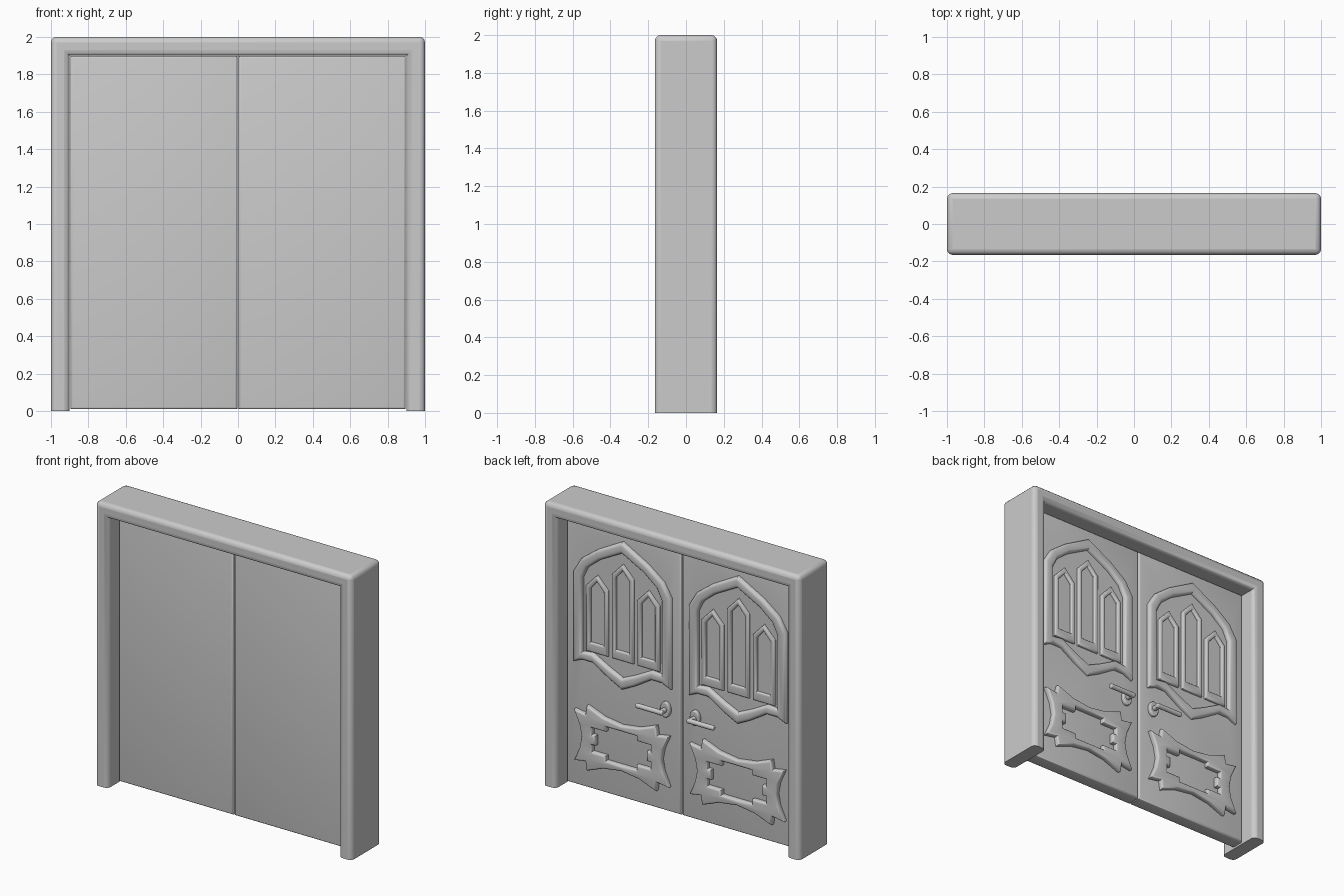
import bpy, bmesh
from math import pi

if "Cube" in bpy.data.objects:
    bpy.data.objects.remove(bpy.data.objects["Cube"])


def finish(ob, angle=0.6):
    bpy.ops.object.select_all(action='DESELECT')
    ob.select_set(True)
    bpy.context.view_layer.objects.active = ob
    bpy.ops.object.shade_smooth_by_angle(angle=angle)


def plate(name, loops, y0, y1, bevel=0.0, at=(0, 0)):
    """Flat x-z outlines (later loops are holes) extruded from y0 to y1."""
    cu = bpy.data.curves.new(name, 'CURVE')
    cu.dimensions, cu.fill_mode = '2D', 'BOTH'
    cu.extrude = (y1 - y0) / 2 - bevel
    cu.bevel_depth, cu.offset, cu.bevel_resolution = bevel, -bevel, 2
    for pts in loops:
        sp = cu.splines.new('POLY')
        sp.points.add(len(pts) - 1)
        for p, (x, z) in zip(sp.points, pts):
            p.co = (x + at[0], z + at[1], 0, 1)
        sp.use_cyclic_u = True
    tmp = bpy.data.objects.new(name + "_curve", cu)
    bpy.context.collection.objects.link(tmp)
    bpy.context.view_layer.update()
    me = bpy.data.meshes.new_from_object(
        tmp.evaluated_get(bpy.context.evaluated_depsgraph_get()))
    bpy.data.objects.remove(tmp)
    bm = bmesh.new()
    bm.from_mesh(me)
    bmesh.ops.remove_doubles(bm, verts=bm.verts, dist=1e-5)
    for v in bm.verts:
        x, z, d = v.co
        v.co = (x, (y0 + y1) / 2 + d, z)
    bmesh.ops.recalc_face_normals(bm, faces=bm.faces)
    bm.to_mesh(me)
    bm.free()
    ob = bpy.data.objects.new(name, me)
    bpy.context.collection.objects.link(ob)
    finish(ob)
    return ob


def mirrored(half):
    """Close a right half outline running from x=0 to x=0."""
    return half + [(-x, z) for x, z in reversed(half) if x > 1e-6]


def mirrored4(quarter):
    """Close a quarter outline running from the z axis to the x axis."""
    return mirrored(quarter + [(x, -z) for x, z in reversed(quarter) if z > 1e-6])


def rod(name, loc, radius, depth, rot, bevel, scale=(1, 1, 1)):
    bpy.ops.mesh.primitive_cylinder_add(vertices=20, radius=radius, depth=depth,
                                        location=loc, rotation=rot)
    ob = bpy.context.object
    ob.name, ob.scale = name, scale
    m = ob.modifiers.new("Bevel", 'BEVEL')
    m.width, m.segments = bevel, 3
    finish(ob)
    return ob


# Door surround: a U profile with rounded long edges and flat feet
frame = plate("door_frame", [[(-1, 0), (-1, 2), (1, 2), (1, 0), (.9, 0), (.9, 1.9),
                              (-.9, 1.9), (-.9, 0)]], -.165, .165)
bm = bmesh.new()
bm.from_mesh(frame.data)
bmesh.ops.dissolve_limit(bm, angle_limit=.01, verts=bm.verts, edges=bm.edges)
edges = []
for e in bm.edges:
    a, b = (v.co for v in e.verts)
    on_floor = max(a.z, b.z) < .01
    inner_corner = abs(a.y - b.y) > .1 and abs(a.x) < .95
    if not on_floor and not inner_corner and e.calc_face_angle(0) > .5:
        edges.append(e)
bmesh.ops.bevel(bm, geom=edges, offset=.03, segments=3, profile=.5, affect='EDGES')
bm.to_mesh(frame.data)
bm.free()
finish(frame, 0.7)

# Outlines shared by both leaves
win_outer = mirrored([(0, 1.82), (.2, 1.71), (.32, 1.62), (.38, 1.52), (.38, .88),
                      (.31, .91), (.23, .91), (.1, .83), (0, .78)])
win_inner = mirrored([(0, 1.74), (.17, 1.65), (.27, 1.57), (.31, 1.49), (.31, .965),
                      (.23, .975), (.1, .905), (0, .86)])
panel_outer = mirrored4([(0, .16), (.14, .18), (.27, .23), (.28, .165), (.37, .18),
                         (.325, .08), (.31, 0)])
panel_inner = mirrored4([(0, .12), (.12, .12), (.12, .085), (.23, .085), (.23, .035),
                         (.2, .035), (.2, 0)])

for s, side in ((-1, "left"), (1, "right")):
    cx = .45 * s
    # Leaf, hollowed on the back behind the window
    leaf = plate("door_leaf_" + side, [[(-.446, .01), (-.446, 1.898), (.446, 1.898),
                                        (.446, .01)]], -.05, .05, .012, (cx, 0))
    cutter = plate("window_cutter_" + side, [win_inner], .01, .2, 0, (cx, 0))
    cutter.hide_render = True
    cutter.hide_viewport = True
    m = leaf.modifiers.new("Window", 'BOOLEAN')
    m.operation, m.object, m.solver = 'DIFFERENCE', cutter, 'EXACT'

    # Pointed window moulding
    plate("window_moulding_" + side, [win_outer, win_inner], .015, .08, .02, (cx, 0))

    # Three lancet frames
    for i, top in ((-1, 1.53), (0, 1.66), (1, 1.53)):
        outer = mirrored([(0, top), (.085, top - .09), (.085, .98)])
        inner = mirrored([(0, top - .045), (.053, top - .105), (.053, 1.045)])
        plate(f"lancet_frame_{side}_{i + 2}", [outer, inner], .0, .07, .012,
              (cx + .2 * i, 0))

    # Carved lower panel with a stepped sunken centre
    plate("carved_panel_" + side, [panel_outer, panel_inner], .03, .085, .014, (cx, .37))

    # Lever handle
    hx, hz = .115 * s, .73
    rod("handle_rosette_" + side, (hx, .06, hz), .05, .03, (pi / 2, 0, 0), .008, (.75, 1.1, 1))
    rod("handle_stem_" + side, (hx, .09, hz), .018, .08, (pi / 2, 0, 0), .005)
    rod("handle_lever_" + side, (hx + .085 * s, .12, hz), .017, .21, (0, pi / 2, 0), .008)
